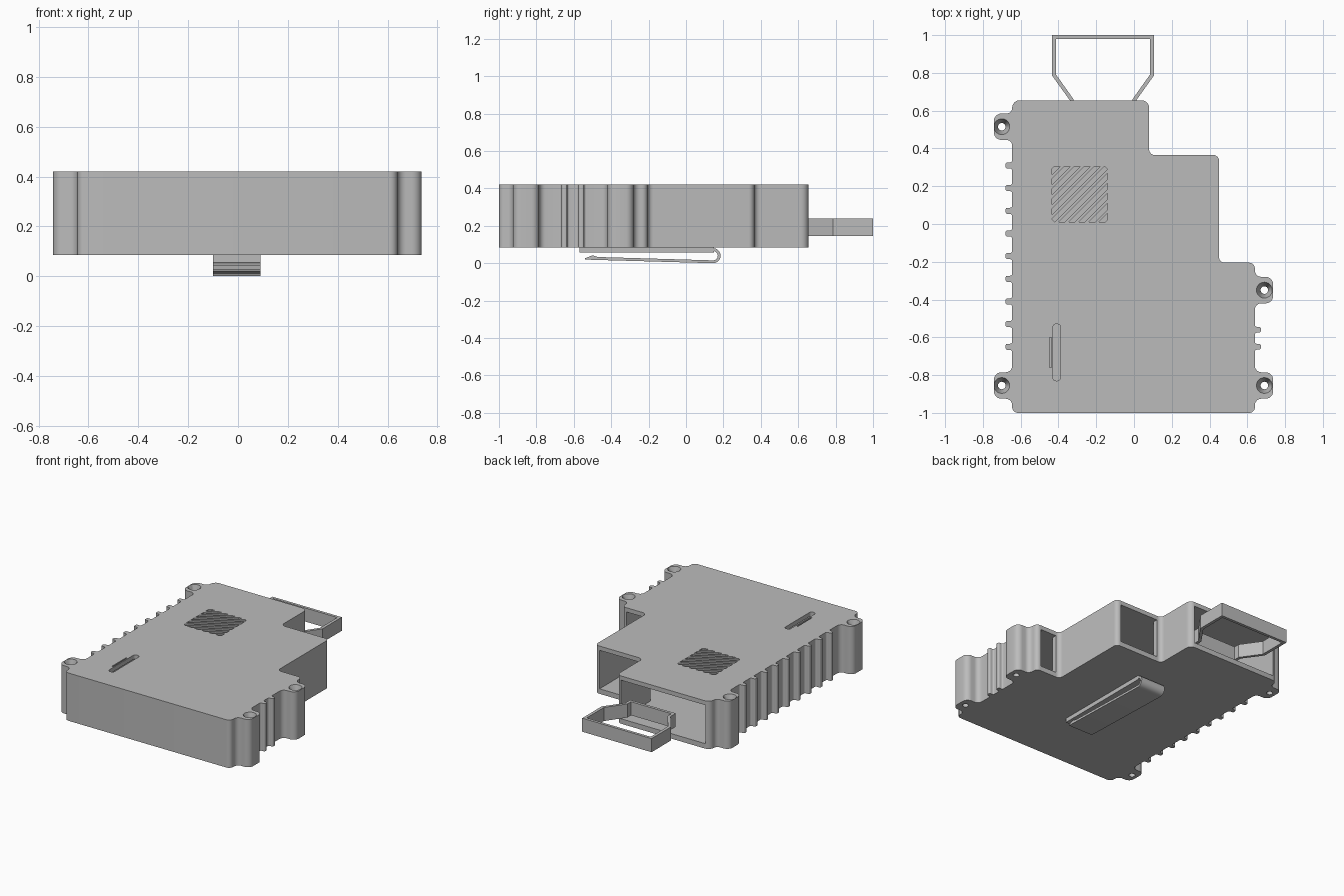
import bpy, bmesh, math
from mathutils import Vector

if "Cube" in bpy.data.objects:
    bpy.data.objects.remove(bpy.data.objects["Cube"])

grey = bpy.data.materials.new("plain grey")
grey.use_nodes = True
colour = (0.5, 0.5, 0.5, 1)
grey.diffuse_color = colour
grey.node_tree.nodes["Principled BSDF"].inputs["Base Color"].default_value = colour


def add_object(name, bm):
    bmesh.ops.recalc_face_normals(bm, faces=bm.faces)
    mesh = bpy.data.meshes.new(name)
    bm.to_mesh(mesh)
    bm.free()
    mesh.materials.append(grey)
    ob = bpy.data.objects.new(name, mesh)
    bpy.context.collection.objects.link(ob)
    return ob


def rounded(corners, steps=6):
    """Outline from (x, y, radius) corners."""
    out = []
    for i, (x, y, r) in enumerate(corners):
        p = Vector((x, y))
        if r == 0:
            out.append(p)
            continue
        u = (Vector(corners[i - 1][:2]) - p).normalized() * r
        v = (Vector(corners[(i + 1) % len(corners)][:2]) - p).normalized() * r
        for k in range(steps + 1):
            t = math.pi / 2 * k / steps
            out.append(p + u * (1 - math.sin(t)) + v * (1 - math.cos(t)))
    return out


def add_prism(bm, points, low, high, axis="z"):
    """Extrude a 2D outline along z, or a (y, z) outline along x."""
    place = (lambda p, h: (p[0], p[1], h)) if axis == "z" else (lambda p, h: (h, p[0], p[1]))
    face = bm.faces.new([bm.verts.new(place(p, low)) for p in points])
    moved = bmesh.ops.extrude_face_region(bm, geom=[face])["geom"]
    shift = Vector(place((0, 0), high - low))
    bmesh.ops.translate(bm, vec=shift, verts=[g for g in moved if isinstance(g, bmesh.types.BMVert)])


def prism(name, points, low, high, axis="z"):
    bm = bmesh.new()
    add_prism(bm, points, low, high, axis)
    return add_object(name, bm)


def box_outline(x0, x1, y0, y1, r=0):
    return rounded([(x0, y0, r), (x1, y0, r), (x1, y1, r), (x0, y1, r)])


def cut(target, cutters):
    """Subtract the cutters, bake the result and delete them."""
    for c in cutters:
        c.hide_render = True
        mod = target.modifiers.new("cut", "BOOLEAN")
        mod.operation, mod.solver, mod.object = "DIFFERENCE", "EXACT", c
    graph = bpy.context.evaluated_depsgraph_get()
    mesh = bpy.data.meshes.new_from_object(target.evaluated_get(graph))
    target.modifiers.clear()
    target.data = mesh
    for c in cutters:
        bpy.data.objects.remove(c)


def screw_hole(x, y, low, high, sink):
    """Through hole, with a countersink when sink is set."""
    bm = bmesh.new()
    rings = [(0.02, low), (0.02, high - 0.04), (0.042, high), (0.042, high + 0.02)] if sink else [(0.02, low), (0.02, high)]
    loops = [[bm.verts.new((x + r * math.cos(a * math.tau / 24), y + r * math.sin(a * math.tau / 24), z))
              for a in range(24)] for r, z in rings]
    for a, b in zip(loops, loops[1:]):
        for i in range(24):
            j = (i + 1) % 24
            bm.faces.new((a[i], a[j], b[j], b[i]))
    bm.faces.new(loops[0])
    bm.faces.new(loops[-1])
    return add_object("hole_cutter", bm)


# Case outline: stepped body, screw lugs and grip ribs
def bump(wall, tip, y, half, r_in, r_out, up):
    s = 1 if up else -1
    return [(wall, y - s * half, r_in), (tip, y - s * half, r_out),
            (tip, y + s * half, r_out), (wall, y + s * half, r_in)]


RIGHT, LEFT = 0.64, -0.645
LOW, HIGH = 0.085, 0.42
screws = [(-0.70, 0.515), (-0.70, -0.855), (0.69, -0.855), (0.69, -0.35)]
outline = [(LEFT, -1, 0.03), (RIGHT, -1, 0.03)]
outline += bump(RIGHT, 0.737, -0.855, 0.07, 0.034, 0.04, True)
for y in (-0.65, -0.56):
    outline += bump(RIGHT, 0.672, y, 0.015, 0.012, 0.01, True)
outline += bump(RIGHT, 0.737, -0.35, 0.07, 0.034, 0.04, True)
outline += [(RIGHT, -0.205, 0.03), (0.45, -0.205, 0.03), (0.45, 0.365, 0.03),
            (0.08, 0.365, 0.03), (0.08, 0.655, 0.04), (LEFT, 0.655, 0.04)]
outline += bump(LEFT, -0.742, 0.515, 0.07, 0.03, 0.04, False)
for i in range(9):
    outline += bump(LEFT, -0.68, 0.31 - 0.12 * i, 0.016, 0.012, 0.01, False)
outline += bump(LEFT, -0.742, -0.855, 0.07, 0.034, 0.04, False)
case = prism("case", rounded(outline), LOW, HIGH)

# Hollow interior, open through the three rear faces
cavity = prism("cavity_cutter", [
    (-0.61, -0.96), (0.605, -0.96), (0.605, -0.15), (0.48, -0.15), (0.48, -0.24), (0.415, -0.24),
    (0.415, 0.4), (0.115, 0.4), (0.115, 0.33), (0.045, 0.33), (0.045, 0.7), (-0.61, 0.7)], 0.12, 0.39)

# Diagonal grille, slider slot and narrow slit in the lid
bm = bmesh.new()
gx, gy, side, width = -0.435, 0.01, 0.295, 0.032
for k in range(-5, 6):
    c = k * 0.053
    ends = []
    for d in (c - width / 2, c + width / 2):
        ends.append(((gx + max(0, d), gy + max(0, -d)), (gx + min(side, side + d), gy + min(side, side - d))))
    add_prism(bm, [ends[0][0], ends[1][0], ends[1][1], ends[0][1]], 0.36, 0.45)
add_prism(bm, box_outline(-0.43, -0.388, -0.83, -0.53, 0.018), 0.36, 0.45)
add_prism(bm, box_outline(-0.447, -0.438, -0.76, -0.6), 0.36, 0.45)
lid_cuts = add_object("lid_cutter", bm)
cut(case, [cavity, lid_cuts] + [screw_hole(x, y, 0, HIGH, True) for x, y in screws])

# Carry loop protruding from the rear opening
loop = prism("rear_loop", [(-0.34, 0.6), (-0.34, 0.655), (-0.433, 0.785), (-0.433, 1),
                           (0.105, 1), (0.105, 0.785), (0.012, 0.655), (0.012, 0.6)], 0.145, 0.24)
loop_hole = prism("loop_cutter", [(-0.32, 0.62), (-0.32, 0.66), (-0.412, 0.79), (-0.412, 0.98),
                                  (0.084, 0.98), (0.084, 0.79), (-0.008, 0.66), (-0.008, 0.62)], 0.1, 0.3)
cut(loop, [loop_hole])

# Diagonal bracket under the case with a pocket for the clip
bracket = prism("clip_bracket", rounded([
    (-0.755, 0.565, 0.05), (-0.755, 0.475, 0.05), (-0.12, -0.03, 0), (0.12, -0.03, 0),
    (0.66, -0.41, 0.05), (0.745, -0.405, 0.05), (0.745, -0.315, 0.03), (0.12, 0.165, 0),
    (0.09, 0.19, 0), (-0.12, 0.19, 0), (-0.67, 0.565, 0.05)]), 0.037, LOW)
pocket = prism("pocket_cutter", box_outline(-0.127, 0.113, -0.2, 0.3), 0.062, 0.1)
cut(bracket, [pocket] + [screw_hole(x, y, 0, 0.2, False) for x, y in (screws[0], screws[3])])

# Spring clip: mounting tongue, rear bend and barbed lower arm
prism("clip_tongue", box_outline(-0.1, 0.09, -0.57, 0.15), 0.056, LOW, "z")
arc = [math.pi / 2 - math.pi * k / 14 for k in range(15)]
outer = [(0.145 + 0.04 * math.cos(a), 0.04 + 0.04 * math.sin(a)) for a in arc]
inner = [(0.145 + 0.025 * math.cos(a), 0.04 + 0.025 * math.sin(a)) for a in reversed(arc)]
barb = [(-0.5, 0.018), (-0.54, 0.02), (-0.54, 0.026), (-0.5, 0.042), (-0.47, 0.033)]
prism("clip_spring", outer + barb + inner, -0.1, 0.09, "x")

for ob in bpy.context.scene.objects:
    ob.select_set(ob.type == "MESH")
bpy.context.view_layer.objects.active = case
bpy.ops.object.shade_smooth_by_angle(angle=math.radians(30))
